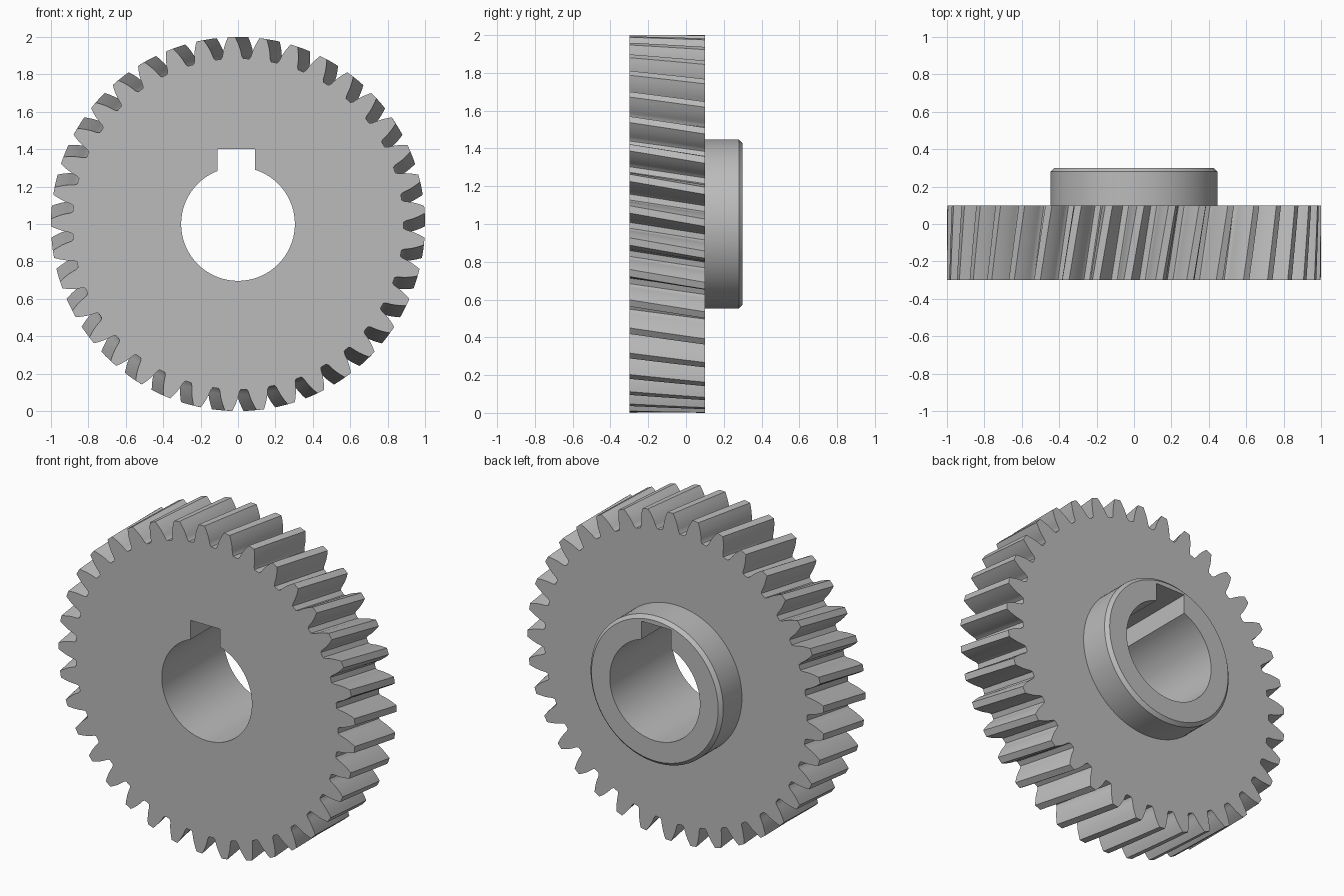
import bpy, bmesh, math

cube = bpy.data.objects.get("Cube")
if cube:
    bpy.data.objects.remove(cube, do_unlink=True)

TEETH = 37
TIP_R, PITCH_R, ROOT_R = 1.0, 0.949, 0.885
FRONT, BACK, HUB_END = -0.3, 0.1, 0.3
HUB_R, CHAMFER, BORE_R = 0.447, 0.02, 0.304
KEY_LEFT, KEY_RIGHT, KEY_TOP = -0.11, 0.09, 0.4
PRESSURE = math.radians(20)
TWIST = (BACK - FRONT) * math.tan(math.radians(10))
PHASE = math.radians(-2)


def involute(a):
    return math.tan(a) - a


def tooth_half_angle(r):
    """Half the angular thickness of an involute tooth at radius r."""
    base = PITCH_R * math.cos(PRESSURE)
    a = math.acos(min(1, base / r))
    return math.pi / (2 * TEETH) + involute(PRESSURE) - involute(a)


def polar(r, a):
    """Point at angle a measured clockwise from the top."""
    return r * math.sin(a), r * math.cos(a)


def gear_outline():
    flank = [(ROOT_R, tooth_half_angle(ROOT_R) + 0.010),
             (ROOT_R + 0.012, tooth_half_angle(ROOT_R) + 0.001)]
    for i in range(6):
        r = 0.91 + (TIP_R - 0.91) * i / 5
        flank.append((r, tooth_half_angle(r)))
    points = []
    for t in range(TEETH):
        centre = PHASE + t * math.tau / TEETH
        points += [polar(r, centre - a) for r, a in flank]
        points += [polar(r, centre + a) for r, a in reversed(flank)]
    return points


def circle(r, n=96):
    return [polar(r, i * math.tau / n) for i in range(n)]


def bore_outline():
    start = math.asin(KEY_RIGHT / BORE_R)
    end = math.tau + math.asin(KEY_LEFT / BORE_R)
    n = 72
    arc = [polar(BORE_R, start + (end - start) * i / n) for i in range(n + 1)]
    return arc + [(KEY_LEFT, KEY_TOP), (KEY_RIGHT, KEY_TOP)]


bm = bmesh.new()


def ring(outline, y, turn=0.0):
    c, s = math.cos(turn), math.sin(turn)
    return [bm.verts.new((x * c + z * s, y, z * c - x * s + 1)) for x, z in outline]


def loft(rings):
    for a, b in zip(rings, rings[1:]):
        for i in range(len(a)):
            j = (i + 1) % len(a)
            bm.faces.new((a[i], a[j], b[j], b[i]))


def cap(outer, inner):
    """Fill the flat face between two closed loops."""
    edges = []
    for loop in (outer, inner):
        for i in range(len(loop)):
            pair = (loop[i - 1], loop[i])
            edges.append(bm.edges.get(pair) or bm.edges.new(pair))
    bmesh.ops.triangle_fill(bm, use_beauty=True, use_dissolve=False, edges=edges)


# Helical toothed rim
STEPS = 6
teeth = gear_outline()
rim = [ring(teeth, FRONT + (BACK - FRONT) * i / STEPS, TWIST * i / STEPS)
       for i in range(STEPS + 1)]
loft(rim)

# Hub with a chamfered rear edge
hub = [ring(circle(HUB_R), BACK), ring(circle(HUB_R), HUB_END - CHAMFER),
       ring(circle(HUB_R - CHAMFER), HUB_END)]
loft(hub)

# Bore with keyway
bore = [ring(bore_outline(), FRONT), ring(bore_outline(), HUB_END)]
loft(bore)

# Flat faces of wheel and hub
cap(rim[0], bore[0])
cap(rim[-1], hub[0])
cap(hub[-1], bore[-1])
bmesh.ops.recalc_face_normals(bm, faces=bm.faces)

mesh = bpy.data.meshes.new("helical_gear")
bm.to_mesh(mesh)
bm.free()
gear = bpy.data.objects.new("helical_gear", mesh)
bpy.context.collection.objects.link(gear)

# Plain grey metal
steel = bpy.data.materials.new("grey_steel")
steel.use_nodes = True
colour = (0.5, 0.5, 0.5, 1)
steel.diffuse_color = colour
steel.node_tree.nodes["Principled BSDF"].inputs["Base Color"].default_value = colour
mesh.materials.append(steel)

bpy.ops.object.select_all(action="DESELECT")
gear.select_set(True)
bpy.context.view_layer.objects.active = gear
bpy.ops.object.shade_smooth_by_angle(angle=math.radians(25))
